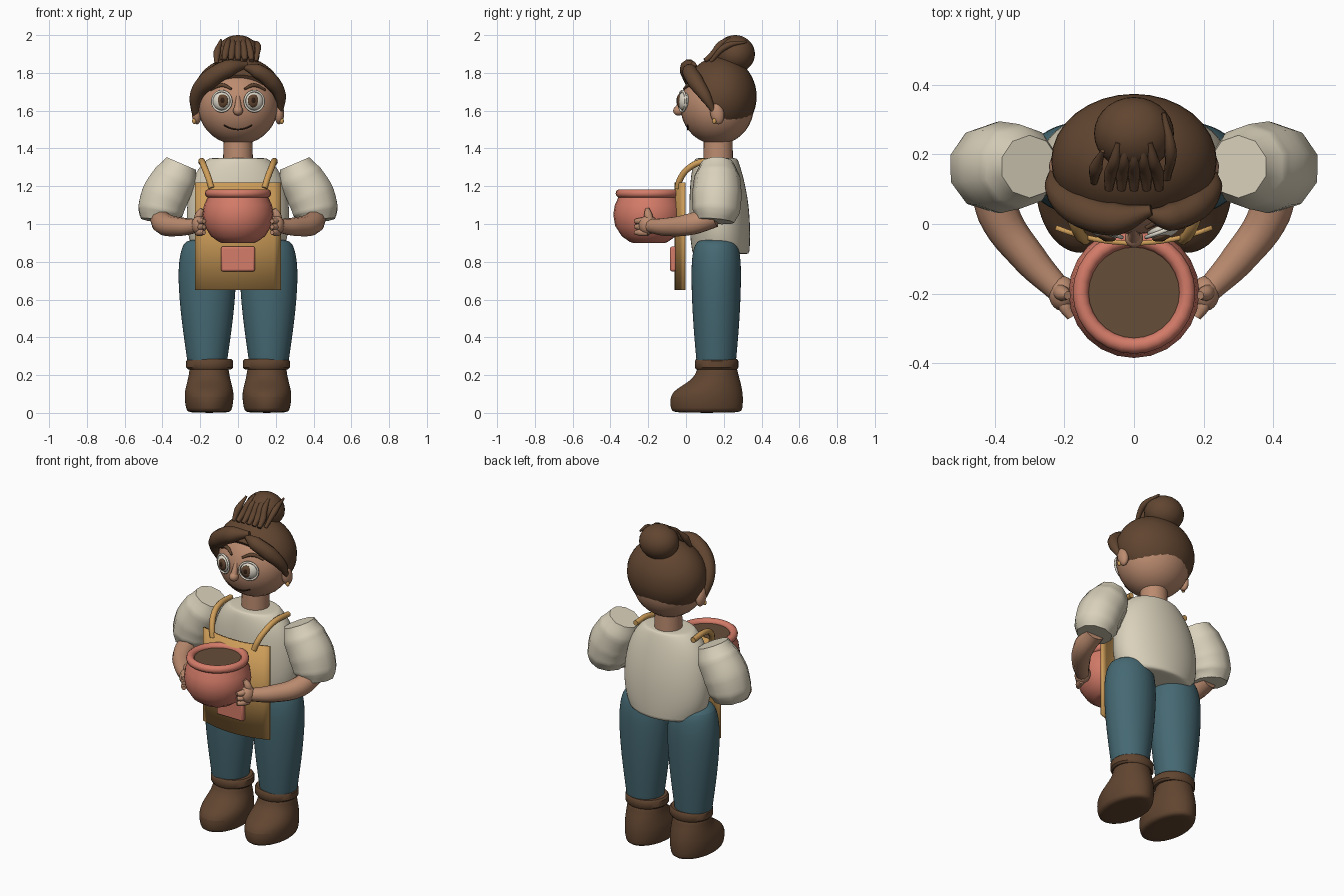
import bpy, bmesh, math
from mathutils import Vector

cube = bpy.data.objects.get("Cube")
if cube:
    bpy.data.objects.remove(cube)


def material(name, rgb):
    m = bpy.data.materials.new(name)
    m.use_nodes = True
    m.diffuse_color = (*rgb, 1)
    m.node_tree.nodes["Principled BSDF"].inputs["Base Color"].default_value = (*rgb, 1)
    return m


SKIN = material("skin", (0.50, 0.26, 0.16))
BROWN = material("hair_and_boot_brown", (0.12, 0.06, 0.03))
CREAM = material("shirt_cream", (0.70, 0.64, 0.50))
BLUE = material("trouser_blue", (0.06, 0.14, 0.17))
CLAY = material("clay_pink", (0.66, 0.20, 0.14))
YELLOW = material("apron_yellow", (0.62, 0.34, 0.10))
SOIL = material("soil_brown", (0.13, 0.075, 0.04))
WHITE = material("eye_white", (0.75, 0.70, 0.60))
DARK = material("dark_line", (0.03, 0.014, 0.008))


def finish(ob, name, mat):
    """Name, colour and smooth one object."""
    ob.name = name
    ob.data.materials.clear()
    ob.data.materials.append(mat)
    bpy.ops.object.select_all(action='DESELECT')
    ob.select_set(True)
    bpy.context.view_layer.objects.active = ob
    bpy.ops.object.shade_smooth_by_angle(angle=math.radians(40))
    return ob


def from_bmesh(bm, name, mat):
    bmesh.ops.recalc_face_normals(bm, faces=bm.faces)
    me = bpy.data.meshes.new(name)
    bm.to_mesh(me)
    bm.free()
    ob = bpy.data.objects.new(name, me)
    bpy.context.collection.objects.link(ob)
    return finish(ob, name, mat)


def ball(name, mat, loc, rad, rot=(0, 0, 0)):
    bpy.ops.mesh.primitive_uv_sphere_add(segments=28, ring_count=18, location=loc, rotation=rot)
    bpy.context.object.scale = rad
    return finish(bpy.context.object, name, mat)


def ring(name, mat, loc, major, minor, rot=(0, 0, 0)):
    bpy.ops.mesh.primitive_torus_add(major_radius=major, minor_radius=minor, major_segments=28,
                                     minor_segments=10, location=loc, rotation=rot)
    return finish(bpy.context.object, name, mat)


def loft(name, mat, rings, cx=0, sides=16, smooth=2):
    """Stack of level ellipses: (z, centre y, radius x, radius y)."""
    bm = bmesh.new()
    loops = []
    for z, cy, rx, ry in rings:
        angles = [2 * math.pi * i / sides for i in range(sides)]
        loops.append([bm.verts.new((cx + rx * math.cos(a), cy + ry * math.sin(a), z)) for a in angles])
    for a, b in zip(loops, loops[1:]):
        for i in range(sides):
            j = (i + 1) % sides
            bm.faces.new((a[i], a[j], b[j], b[i]))
    bm.faces.new(loops[0])
    bm.faces.new(loops[-1])
    ob = from_bmesh(bm, name, mat)
    if smooth:
        sub = ob.modifiers.new("rounding", 'SUBSURF')
        sub.levels = sub.render_levels = smooth
    return ob


def tube(name, mat, points):
    """Round tube through (x, y, z, radius) points."""
    cu = bpy.data.curves.new(name, 'CURVE')
    cu.dimensions = '3D'
    cu.bevel_depth = 1
    cu.bevel_resolution = 3
    cu.resolution_u = 6
    cu.use_fill_caps = True
    sp = cu.splines.new('BEZIER')
    sp.bezier_points.add(len(points) - 1)
    for p, (x, y, z, r) in zip(sp.bezier_points, points):
        p.co = (x, y, z)
        p.radius = r
        p.handle_left_type = p.handle_right_type = 'AUTO'
    ob = bpy.data.objects.new(name, cu)
    bpy.context.collection.objects.link(ob)
    bpy.ops.object.select_all(action='DESELECT')
    ob.select_set(True)
    bpy.context.view_layer.objects.active = ob
    bpy.ops.object.convert(target='MESH')
    return finish(bpy.context.object, name, mat)


# Torso and neck
loft("shirt", CREAM, [(0.84, .185, .22, .15), (0.845, .185, .235, .155), (0.95, .18, .28, .165),
                      (1.1, .175, .28, .163), (1.24, .165, .25, .145), (1.32, .16, .195, .125),
                      (1.345, .16, .16, .115), (1.35, .16, .15, .105)])
loft("neck", SKIN, [(1.3, .17, .08, .08), (1.48, .17, .075, .075)], sides=24, smooth=0)

# Legs, boots and arms, mirrored by side
for side, s in (("left", 1), ("right", -1)):
    loft(side + "_trouser_leg", BLUE, [(.2, .16, .1, .1), (.28, .16, .108, .108), (.5, .16, .142, .128),
                                       (.72, .16, .16, .136), (.83, .16, .15, .132),
                                       (.9, .16, .13, .115), (.92, .16, .09, .08)], cx=s * .163)
    loft(side + "_boot", BROWN, [(0, .11, .105, .175), (.012, .11, .125, .195), (.09, .107, .135, .2),
                                 (.13, .125, .128, .175), (.17, .155, .117, .135), (.21, .165, .108, .112),
                                 (.26, .165, .105, .105)], cx=s * .153)
    loft(side + "_boot_cuff", BROWN, [(.23, .162, .113, .108), (.24, .162, .124, .115),
                                      (.275, .162, .124, .115), (.285, .162, .115, .108)],
         cx=s * .15, sides=28, smooth=0)
    tube(side + "_puffed_sleeve", CREAM, [(s * .30, .165, 1.32, .09), (s * .33, .165, 1.25, .122),
                                          (s * .385, .163, 1.15, .132), (s * .41, .16, 1.07, .126),
                                          (s * .418, .155, 1.015, .1)])
    tube(side + "_forearm", SKIN, [(s * .41, .15, 1.04, .06), (s * .39, .03, 1.0, .06),
                                   (s * .3, -.1, .985, .05), (s * .215, -.19, .99, .037)])
    # Hand cupping the pot
    ball(side + "_palm", SKIN, (s * .205, -.2, .995), (.04, .05, .05))
    tube(side + "_thumb", SKIN, [(s * .215, -.19, 1.0, .024), (s * .205, -.2, 1.05, .022),
                                 (s * .19, -.205, 1.08, .012)])
    for z in (.955, .985, 1.015):
        tube(side + "_finger", SKIN, [(s * .21, -.2, z, .02), (s * .197, -.24, z, .019),
                                      (s * .18, -.268, z, .012)])
    # Apron strap over the shoulder
    tube(side + "_apron_strap", YELLOW, [(s * .14, -.045, 1.19, .016), (s * .155, -.03, 1.24, .017),
                                         (s * .178, .02, 1.3, .017), (s * .19, .09, 1.33, .017),
                                         (s * .195, .21, 1.328, .016)])

# Apron: thin bowed sheet with a pocket
bm = bmesh.new()
bmesh.ops.create_grid(bm, x_segments=12, y_segments=2, size=1)
for v in bm.verts:
    x, z = v.co.x, v.co.y
    v.co = (.225 * x, -.055 + .045 * x * x, .935 + .285 * z)
apron = from_bmesh(bm, "apron", YELLOW)
solid = apron.modifiers.new("thickness", 'SOLIDIFY')
solid.thickness = 0.014
solid.offset = 0

bpy.ops.mesh.primitive_cube_add(size=1, location=(0, -.068, .815))
pocket = bpy.context.object
pocket.scale = (.18, .032, .132)
bpy.ops.object.transform_apply(location=False, rotation=False, scale=True)
finish(pocket, "apron_pocket", CLAY)
bev = pocket.modifiers.new("rounding", 'BEVEL')
bev.width, bev.segments = .01, 2

# Flower pot with soil
PY = -.197
pot_profile = [(.9, .085), (.905, .1), (.935, .143), (.99, .178), (1.05, .188), (1.1, .18), (1.155, .155)]
loft("pot", CLAY, [(z, PY, r, r) for z, r in pot_profile], sides=24, smooth=0)
ring("pot_rim", CLAY, (0, PY, 1.162), .153, .023)
loft("pot_soil", SOIL, [(1.15, PY, .135, .135), (1.163, PY, .135, .135)], sides=28, smooth=0)

# Head
HEAD, HR = Vector((0, .165, 1.625)), Vector((.212, .195, .205))
ball("head", SKIN, HEAD, HR)


def face_y(x, z):
    """Front surface of the head at x, z."""
    k = 1 - ((x - HEAD.x) / HR.x) ** 2 - ((z - HEAD.z) / HR.z) ** 2
    return HEAD.y - HR.y * math.sqrt(max(k, 0))


ball("nose", SKIN, (0, -.04, 1.6), (.026, .028, .026))
tube("nose_bridge", SKIN, [(0, -.04, 1.61, .02), (0, -.025, 1.65, .014), (0, 0, 1.7, .01)])
mouth_x = [-.075, -.04, 0, .04, .075]
tube("mouth", DARK, [(x, face_y(x, 1.5 + 4 * x * x) - .001, 1.5 + 4 * x * x, .004) for x in mouth_x])

# Eyes, brows and ears
for side, s in (("left", 1), ("right", -1)):
    turn = (0, 0, s * .35)
    ex = s * .086
    ey = face_y(ex, 1.65)
    ball(side + "_eye", WHITE, (ex, ey, 1.65), (.05, .03, .048), turn)
    ring(side + "_eye_rim", WHITE, (ex, ey - .008, 1.65), .054, .006, (math.pi / 2, 0, s * .35))
    ball(side + "_iris", BROWN, (ex - s * .004, ey - .022, 1.652), (.031, .014, .035), turn)
    ball(side + "_pupil", DARK, (ex - s * .004, ey - .031, 1.654), (.015, .007, .018), turn)
    tube(side + "_brow", BROWN, [(s * x, face_y(s * x, z) - .004, z, r) for x, z, r in
                                 ((.035, 1.715, .006), (.085, 1.735, .011), (.145, 1.71, .006))])
    ball(side + "_ear", SKIN, (s * .218, .165, 1.585), (.026, .036, .058), (.2, 0, 0))
    ball(side + "_earring", YELLOW, (s * .232, .15, 1.545), (.011, .011, .015))

# Hair cap trimmed along the hairline and the nape
bm = bmesh.new()
bmesh.ops.create_uvsphere(bm, u_segments=32, v_segments=24, radius=1)
for v in bm.verts:
    v.co = Vector((v.co.x * .238, v.co.y * .192, v.co.z * .212)) + Vector((0, .182, 1.675))
for co, no in (((0, 0, 1.515), (0, 0, -1)), ((0, .2, 1.515), (0, -1, -.65))):
    cut = bmesh.ops.bisect_plane(bm, geom=bm.verts[:] + bm.edges[:] + bm.faces[:],
                                 plane_co=co, plane_no=no, clear_outer=True)
    edges = [e for e in cut["geom_cut"] if isinstance(e, bmesh.types.BMEdge)]
    bmesh.ops.holes_fill(bm, edges=edges)
from_bmesh(bm, "hair_cap", BROWN)

# Swept fringe
tube("right_fringe", BROWN, [(.05, .04, 1.845, .015), (-.05, .015, 1.825, .048), (-.15, .04, 1.765, .052),
                             (-.215, .09, 1.69, .038), (-.226, .14, 1.6, .022), (-.215, .17, 1.54, .008)])
tube("left_fringe", BROWN, [(.035, .03, 1.83, .012), (.1, .02, 1.81, .04), (.175, .05, 1.755, .044),
                            (.222, .1, 1.68, .032), (.228, .15, 1.59, .01)])

# Bun with strands gathered into it
ball("hair_bun", BROWN, (0, .26, 1.9), (.115, .105, .1))
for i in range(5):
    x = (i - 2) * .028
    tube("bun_strand", BROWN, [(x * 1.3, .1, 1.865, .012), (x * 1.2, .145, 1.9, .019),
                               (x, .18, 1.95, .017), (x * .8, .235, 1.985, .008)])
tube("right_bun_wisp", BROWN, [(-.115, .12, 1.85, .01), (-.11, .16, 1.91, .02), (-.09, .21, 1.975, .006)])
tube("left_bun_wisp", BROWN, [(.095, .13, 1.86, .01), (.105, .21, 1.94, .018), (.085, .32, 1.965, .006)])
